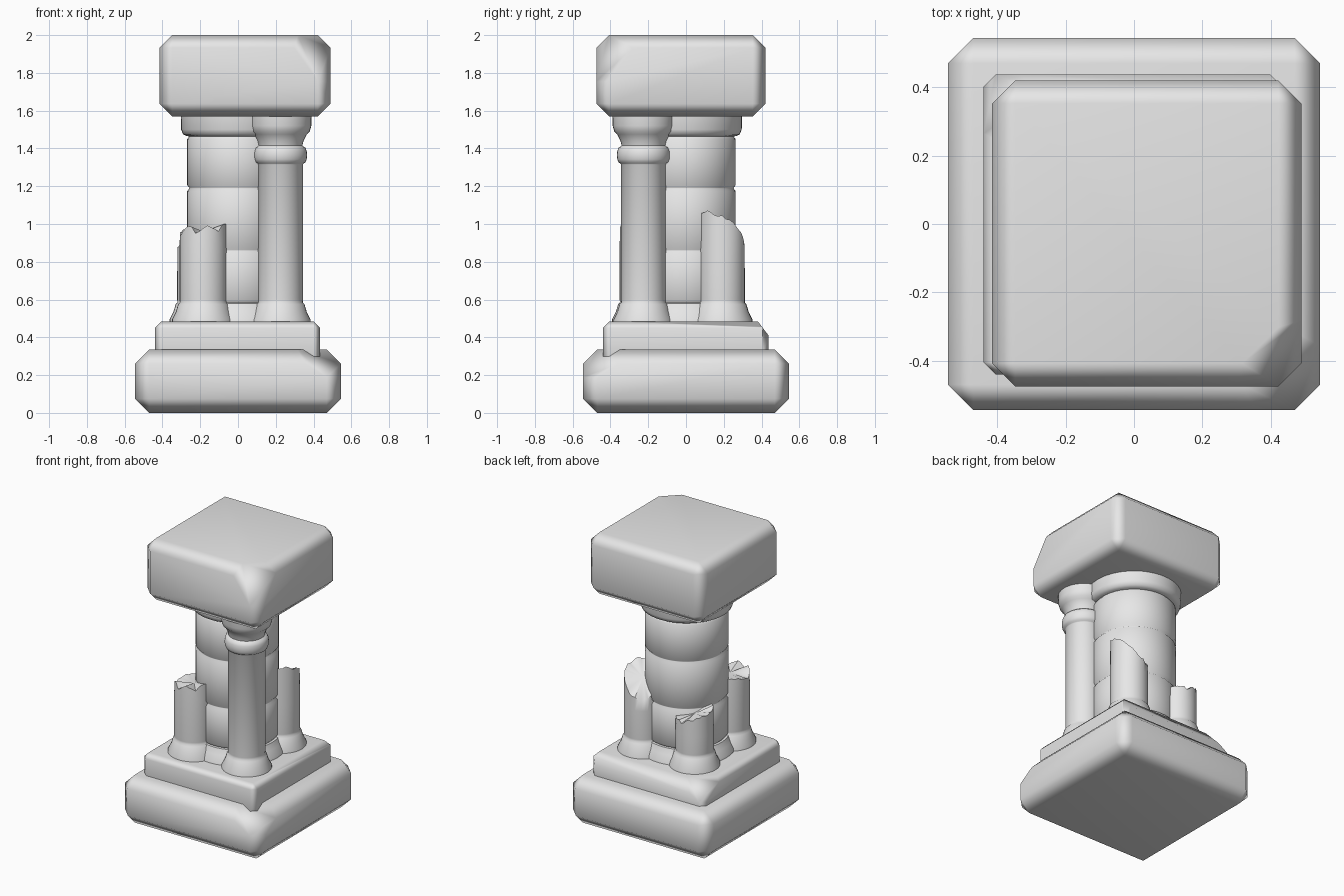
import bpy, bmesh, math, random
from mathutils import Vector

random.seed(4)
cube = bpy.data.objects.get("Cube")
if cube:
    bpy.data.objects.remove(cube, do_unlink=True)

# Single stone colour
stone = bpy.data.materials.new("grey_stone")
stone.use_nodes = True
stone.diffuse_color = (0.8, 0.8, 0.8, 1)
stone.node_tree.nodes["Principled BSDF"].inputs["Base Color"].default_value = (0.8, 0.8, 0.8, 1)


def finish(name, bm, angle, weighted=False):
    bmesh.ops.recalc_face_normals(bm, faces=bm.faces)
    mesh = bpy.data.meshes.new(name)
    bm.to_mesh(mesh)
    bm.free()
    mesh.materials.append(stone)
    obj = bpy.data.objects.new(name, mesh)
    bpy.context.collection.objects.link(obj)
    bpy.ops.object.select_all(action='DESELECT')
    obj.select_set(True)
    bpy.context.view_layer.objects.active = obj
    bpy.ops.object.shade_smooth_by_angle(angle=math.radians(angle))
    if weighted:
        mod = obj.modifiers.new("soft_faces", 'WEIGHTED_NORMAL')
        mod.keep_sharp = True
    return obj


def slab(name, low, high, bevel, chips=()):
    """Bevelled block; each chip is three points of a plane that removes a corner or edge."""
    low, high = Vector(low), Vector(high)
    bm = bmesh.new()
    bmesh.ops.create_cube(bm, size=1)
    for v in bm.verts:
        v.co = (low + high) / 2 + Vector(a * b for a, b in zip(v.co, high - low))
    bmesh.ops.bevel(bm, geom=bm.edges[:], offset=bevel, segments=1, affect='EDGES')
    middle = (low + high) / 2
    for chip in chips:
        a, b, c = map(Vector, chip)
        normal = (b - a).cross(c - a).normalized()
        if normal.dot(middle - a) > 0:
            normal = -normal
        bmesh.ops.bisect_plane(bm, geom=bm.verts[:] + bm.edges[:] + bm.faces[:],
                               plane_co=a, plane_no=normal, clear_outer=True)
        bmesh.ops.holes_fill(bm, edges=[e for e in bm.edges if e.is_boundary], sides=0)
    return finish(name, bm, 65, True)


def lathe(name, centre, profile, break_rule=None, sides=36):
    """Turned part from (radius, height) pairs; break_rule gives the height of a broken top."""
    bm = bmesh.new()
    rings = []
    for level, (r, z) in enumerate(profile):
        ring = []
        for i in range(sides):
            t = math.tau * i / sides
            x, y = r * math.cos(t), r * math.sin(t)
            top = break_rule and level == len(profile) - 1
            height = break_rule(x, y) + random.uniform(-0.012, 0.012) if top else z
            ring.append(bm.verts.new((centre[0] + x, centre[1] + y, height)))
        rings.append(ring)
    for a, b in zip(rings, rings[1:]):
        for i in range(sides):
            j = (i + 1) % sides
            bm.faces.new((a[i], a[j], b[j], b[i]))
    bm.faces.new(rings[0][::-1])
    if break_rule:
        hub = bm.verts.new((*centre, break_rule(0, 0) - 0.015))
        for i in range(sides):
            bm.faces.new((rings[-1][i], rings[-1][(i + 1) % sides], hub))
    else:
        bm.faces.new(rings[-1])
    return finish(name, bm, 50)


# Plinth, step and top block, with chipped corners
slab("plinth", (-0.545, -0.545, 0), (0.545, 0.545, 0.335), 0.075,
     [((0.24, -0.545, 0.335), (0.545, -0.24, 0.335), (0.545, -0.545, 0.14))])
slab("step", (-0.44, -0.44, 0.25), (0.435, 0.437, 0.485), 0.035,
     [((-0.22, 0.437, 0.485), (-0.44, 0.21, 0.485), (-0.44, 0.437, 0.34)),
      ((0, 0.38, 0.485), (1, 0.38, 0.485), (0, 0.437, 0.41))])
slab("top_block", (-0.415, -0.475, 1.57), (0.49, 0.42, 2), 0.067,
     [((0.25, -0.475, 2), (0.49, -0.235, 2), (0.49, -0.475, 1.66))])

# Central pillar: stacked drums with rounded joints, flared foot and capital
profile = [(0.315, 0.46), (0.31, 0.5), (0.285, 0.54), (0.27, 0.58)]
joints = [0.58, 0.86, 1.19, 1.465]
for bottom, top in zip(joints, joints[1:]):
    profile += [(0.255, bottom + 0.002), (0.266, bottom + 0.016),
                (0.266, top - 0.016), (0.255, top - 0.002)]
profile += [(0.27, 1.466), (0.288, 1.475), (0.298, 1.5), (0.3, 1.59)]
lathe("central_pillar", (-0.003, -0.003), profile, sides=48)

# Corner columns share the same flared foot
def foot(r):
    return [(r + 0.042, 0.46), (r + 0.04, 0.495), (r + 0.02, 0.535), (r + 0.008, 0.575),
            (r - 0.001, 0.585), (r, 0.6)]


# Whole column with neck ring and capital
ring = [(0.122 + 0.019 * math.sin(math.pi * k / 6), 1.365 - 0.045 * math.cos(math.pi * k / 6))
        for k in range(7)]
capital = [(0.116, 1.415), (0.122, 1.44), (0.14, 1.475), (0.155, 1.49), (0.163, 1.52), (0.165, 1.59)]
lathe("whole_column", (0.225, -0.225), foot(0.119) + [(0.119, 1.315)] + ring + capital)

# Broken columns
lathe("broken_column_front", (-0.183, -0.225), foot(0.126) + [(0.126, 0.9), (0.124, 1)],
      lambda x, y: 0.975 + 0.12 * x + 0.015 * math.sin(60 * x))
lathe("broken_column_tall", (0.2, 0.19), foot(0.121) + [(0.121, 0.8), (0.119, 1)],
      lambda x, y: 1.0 + 0.3 * x - 0.5 * y - 3 * max(0, y - x * 0.5) ** 2)
lathe("broken_column_short", (-0.2, 0.19), foot(0.122) + [(0.122, 0.72), (0.12, 0.8)],
      lambda x, y: 0.85 - 0.24 * (x + y))
